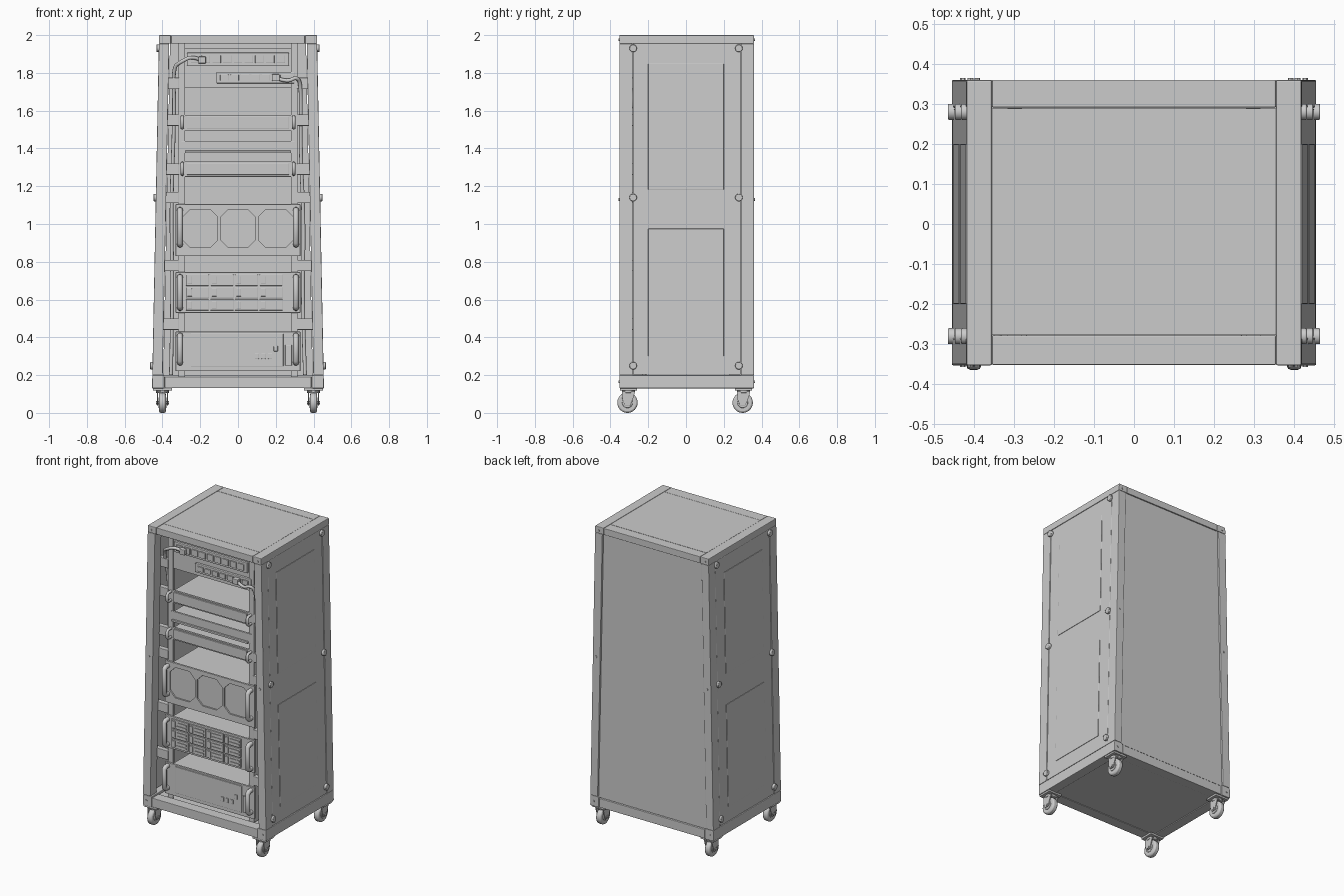
import bpy, bmesh, math
from mathutils import Vector, Matrix

if "Cube" in bpy.data.objects:
    bpy.data.objects.remove(bpy.data.objects["Cube"])


def add_mesh(name, bm, bevel=0.0, smooth=False):
    bmesh.ops.recalc_face_normals(bm, faces=bm.faces)
    me = bpy.data.meshes.new(name)
    bm.to_mesh(me)
    bm.free()
    ob = bpy.data.objects.new(name, me)
    bpy.context.collection.objects.link(ob)
    if bevel:
        m = ob.modifiers.new("bevel", 'BEVEL')
        m.width, m.segments = bevel, 2
    if smooth:
        bpy.context.view_layer.objects.active = ob
        ob.select_set(True)
        bpy.ops.object.shade_smooth_by_angle()
        ob.select_set(False)
    return ob


def prism(name, bottom, top, y, z, bevel=0.0):
    """Box whose x range may differ at the bottom and the top."""
    bm = bmesh.new()
    bmesh.ops.create_cube(bm, size=1)
    for v in bm.verts:
        i, j, k = (c > 0 for c in v.co)
        v.co = ((top if k else bottom)[i], y[j], z[k])
    return add_mesh(name, bm, bevel)


def box(name, x, y, z, bevel=0.0):
    return prism(name, x, x, y, z, bevel)


def cyl(name, loc, r, depth, axis, seg=24, bevel=0.0):
    bm = bmesh.new()
    bmesh.ops.create_cone(bm, cap_ends=True, segments=seg, radius1=r, radius2=r, depth=depth)
    rot = Vector((0, 0, 1)).rotation_difference(Vector(axis)).to_matrix().to_4x4()
    bm.transform(Matrix.Translation(loc) @ rot)
    return add_mesh(name, bm, bevel, True)


def extrude(name, pts, place, bevel=0.0):
    """Closed outline pts swept between place(a, b, 0) and place(a, b, 1)."""
    bm = bmesh.new()
    lo, hi = ([bm.verts.new(place(a, b, t)) for a, b in pts] for t in (0, 1))
    bm.faces.new(lo)
    bm.faces.new(hi)
    n = len(pts)
    for i in range(n):
        bm.faces.new((lo[i], lo[(i + 1) % n], hi[(i + 1) % n], hi[i]))
    return add_mesh(name, bm, bevel)


def tube(name, pts, r, kind='POLY'):
    cu = bpy.data.curves.new(name, 'CURVE')
    cu.dimensions = '3D'
    cu.bevel_depth, cu.bevel_resolution, cu.use_fill_caps = r, 3, True
    cu.resolution_u = 6
    sp = cu.splines.new(kind)
    sp.points.add(len(pts) - 1)
    for p, c in zip(sp.points, pts):
        p.co = (*c, 1)
    if kind == 'NURBS':
        sp.use_endpoint_u, sp.order_u = True, 3
    ob = bpy.data.objects.new(name, cu)
    bpy.context.collection.objects.link(ob)
    bpy.context.view_layer.objects.active = ob
    ob.select_set(True)
    bpy.ops.object.convert(target='MESH')
    ob.select_set(False)


def span(s, a, b):
    return tuple(sorted((s * a, s * b)))


def half_width(z):
    return 0.455 - 0.037 * (z - 0.13) / 1.87


F, B = -0.353, 0.36      # front and back of the cabinet
ZB, ZT = 0.20, 1.955     # posts run between base frame and top frame

# Base and top frames, floor, lid and back panel
for s, n in ((-1, "left"), (1, "right")):
    wb, wt = half_width(ZB), half_width(ZT)
    prism(n + "_base_beam", span(s, 0.39, 0.455), span(s, 0.39, wb), (F, B), (0.13, ZB), 0.004)
    prism(n + "_top_beam", span(s, 0.355, wt), span(s, 0.355, 0.418), (F, B), (ZT, 2.0), 0.004)
    for y0, y1, m in ((F, F + 0.07, "front"), (B - 0.07, B, "back")):
        prism(f"{m}_{n}_post", span(s, wb - 0.055, wb), span(s, wt - 0.055, wt), (y0, y1), (ZB, ZT), 0.004)
        # frame bolts on front and back of each corner
        yb = F if m == "front" else B
        for z in (0.165, 1.13, 1.975):
            cyl(f"{m}_{n}_bolt", (s * (half_width(z) - 0.027), yb, z), 0.007, 0.008, (0, 1, 0), 12)
    # Side panel with two raised fields and knobs
    prism(n + "_side_panel", span(s, wb - 0.022, wb - 0.003), span(s, wt - 0.022, wt - 0.003),
          (-0.281, 0.288), (ZB + 0.003, ZT), 0.002)
    for z0, z1 in ((0.30, 0.975), (1.18, 1.85)):
        a, b = half_width(z0), half_width(z1)
        prism(n + "_side_field", span(s, a - 0.008, a), span(s, b - 0.008, b), (-0.2, 0.2), (z0, z1), 0.002)
    for y in (-0.28, 0.28):
        for z in (0.25, 1.14, 1.93):
            cyl(n + "_side_knob", (s * (half_width(z) + 0.003), y, z), 0.02, 0.018, (1, 0, 0), 20, 0.003)
for y0, y1, m in ((F, -0.278, "front"), (0.29, B, "back")):
    box(m + "_base_beam", (-0.388, 0.388), (y0 + 0.002, y1 - 0.002), (0.132, 0.192), 0.003)
    box(m + "_top_beam", (-0.354, 0.354), (y0 + 0.001, y1), (ZT, 1.999), 0.003)
box("lid_panel", (-0.354, 0.354), (-0.277, 0.289), (1.965, 1.998))
box("floor_panel", (-0.39, 0.39), (-0.29, 0.3), (0.136, 0.185))
prism("back_panel", (-0.396, 0.396), (-0.36, 0.36), (0.335, 0.352), (0.196, ZT + 0.003))

# Mounting rails with brackets to the posts
for s in (-1, 1):
    for y, d in ((-0.285, 1), (0.29, -1)):
        box("rail_flange", span(s, 0.28, 0.312), tuple(sorted((y, y + 0.008 * d))), (0.19, 1.955))
        box("rail_web", span(s, 0.308, 0.316), tuple(sorted((y, y + 0.06 * d))), (0.19, 1.955))
        for z in (0.47, 0.78, 1.14, 1.29, 1.55, 1.745):
            box("rail_bracket", span(s, 0.312, half_width(z) - 0.02), tuple(sorted((y - 0.004, y + 0.03 * d))),
                (z - 0.03, z + 0.03), 0.003)

# Casters
for sx in (-1, 1):
    for y in (-0.305, 0.305):
        x = sx * 0.40
        box("caster_plate", (x - 0.05, x + 0.05), (y - 0.045, y + 0.045), (0.119, 0.132), 0.002)
        cyl("caster_swivel", (x, y, 0.113), 0.034, 0.016, (0, 0, 1), 24, 0.003)
        cyl("caster_wheel", (x, y - 0.005, 0.054), 0.054, 0.036, (1, 0, 0), 32, 0.009)
        cyl("caster_hub", (x, y - 0.005, 0.054), 0.028, 0.044, (1, 0, 0), 20, 0.003)
        cyl("caster_axle", (x, y - 0.005, 0.054), 0.010, 0.068, (1, 0, 0), 12)
        for t in (-1, 1):
            x0 = x + t * 0.024
            extrude("caster_fork", [(-0.035, 0.112), (0.035, 0.112), (0.028, 0.085), (0.01, 0.04), (-0.02, 0.04),
                                    (-0.032, 0.07)], lambda a, b, k: (x0 + t * 0.006 * k, y + a, b), 0.001)
        box("caster_crown", (x - 0.03, x + 0.03), (y - 0.034, y + 0.034), (0.108, 0.115), 0.002)


def unit(name, z0, z1, plate=0.33, body=0.28, y=-0.30):
    """Rack unit: deep body behind a front plate."""
    box(name + "_body", (-body, body), (y + 0.01, 0.22), (z0 + 0.004, z1 - 0.004), 0.002)
    return box(name + "_plate", (-plate, plate), (y, y + 0.014), (z0, z1), 0.002)


def handle(z0, z1, x=0.307, r=0.015, y=-0.30, out=0.036):
    for s in (-1, 1):
        a, b, c = z0 + r, z1 - r, 0.012
        tube("pull_handle", [(s * x, y, a), (s * x, y - out + c, a), (s * x, y - out, a + c),
                             (s * x, y - out, b - c), (s * x, y - out + c, b), (s * x, y, b)], r)


# Fan unit: plate with three chamfered square openings
fan = unit("fan_unit", 0.83, 1.105)
handle(0.875, 1.09)
for cx in (-0.2, 0, 0.2):
    w, h, c = 0.092, 0.101, 0.04
    pts = [(-w, -h + c), (-w + c, -h), (w - c, -h), (w, -h + c), (w, h - c), (w - c, h), (-w + c, h), (-w, h - c)]
    cut = extrude("fan_cutter", pts, lambda a, b, k: (cx + a, -0.32 + 0.03 * k, 0.976 + b))
    cut.hide_render = True
    cut.hide_set(True)
    m = fan.modifiers.new("opening", 'BOOLEAN')
    m.object, m.solver = cut, 'EXACT'

# Drive unit: four columns of three bays with latch and vent slots
unit("drive_unit", 0.53, 0.745)
handle(0.54, 0.735)
for i in range(4):
    for j in range(3):
        x, z = -0.28 + 0.13 * i, 0.54 + 0.065 * j
        box("drive_bay", (x + 0.004, x + 0.126), (-0.308, -0.295), (z + 0.003, z + 0.062), 0.002)
        box("drive_latch", (x + 0.012, x + 0.036), (-0.314, -0.305), (z + 0.012, z + 0.053), 0.002)
        for k in range(2):
            box("drive_rib", (x + 0.046, x + 0.116), (-0.312, -0.305), (z + 0.014 + 0.022 * k, z + 0.026 + 0.022 * k))

# Lower unit with front cover and buttons
unit("power_unit", 0.222, 0.43)
handle(0.25, 0.425)
box("power_cover", (-0.25, 0.24), (-0.306, -0.295), (0.245, 0.42), 0.003)
box("power_trim", (0.25, 0.285), (-0.308, -0.295), (0.25, 0.36), 0.002)
for x, z in ((0.10, 0.30), (0.135, 0.30), (0.17, 0.30), (0.20, 0.34)):
    box("power_button", (x - 0.011, x + 0.011), (-0.312, -0.3), (z - 0.014, z + 0.014), 0.002)

# Slim units
for z0, z1 in ((1.495, 1.578), (1.25, 1.332)):
    unit("slim_unit", z0, z1, 0.31, 0.28, -0.285)
    handle(z0 + 0.005, z1 - 0.002, 0.295, 0.009, -0.285, 0.04)
    box("slim_cover", (-0.27, 0.27), (-0.294, -0.28), (z0 + 0.01, z1 - 0.008), 0.003)
unit("shelf_unit", 1.375, 1.44, 0.30, 0.28, -0.288)
box("shelf_lip", (-0.28, 0.28), (-0.30, -0.28), (1.375, 1.388), 0.002)

# Power strips with sockets
for x0, x1, z0, z1, n in ((-0.27, 0.27, 1.838, 1.907, 9), (-0.115, 0.30, 1.745, 1.805, 7)):
    box("power_strip", (x0, x1), (-0.29, -0.22), (z0, z1), 0.004)
    step = (x1 - x0 - 0.03) / n
    for i in range(n):
        a = x0 + 0.015 + step * i
        box("strip_socket", (a + 0.006, a + step - 0.006), (-0.297, -0.28), (z0 + 0.014, z1 - 0.014), 0.002)
box("strip_mount", (-0.30, 0.30), (-0.275, -0.262), (1.72, 1.93))

# Cables
tube("left_strip_cable", [(-0.19, -0.30, 1.865), (-0.24, -0.32, 1.89), (-0.30, -0.32, 1.86), (-0.345, -0.29, 1.83),
                          (-0.335, -0.24, 1.6), (-0.355, -0.22, 1.1), (-0.345, -0.22, 0.6), (-0.355, -0.22, 0.2)], 0.01, 'NURBS')
tube("right_strip_cable", [(0.20, -0.30, 1.775), (0.26, -0.32, 1.75), (0.31, -0.32, 1.78), (0.335, -0.29, 1.74),
                           (0.33, -0.24, 1.4), (0.35, -0.22, 1.0), (0.34, -0.22, 0.6), (0.355, -0.22, 0.2)], 0.01, 'NURBS')
for x, z in ((-0.19, 1.868), (0.20, 1.775)):
    box("cable_plug", (x - 0.02, x + 0.02), (-0.32, -0.285), (z - 0.018, z + 0.018), 0.004)
